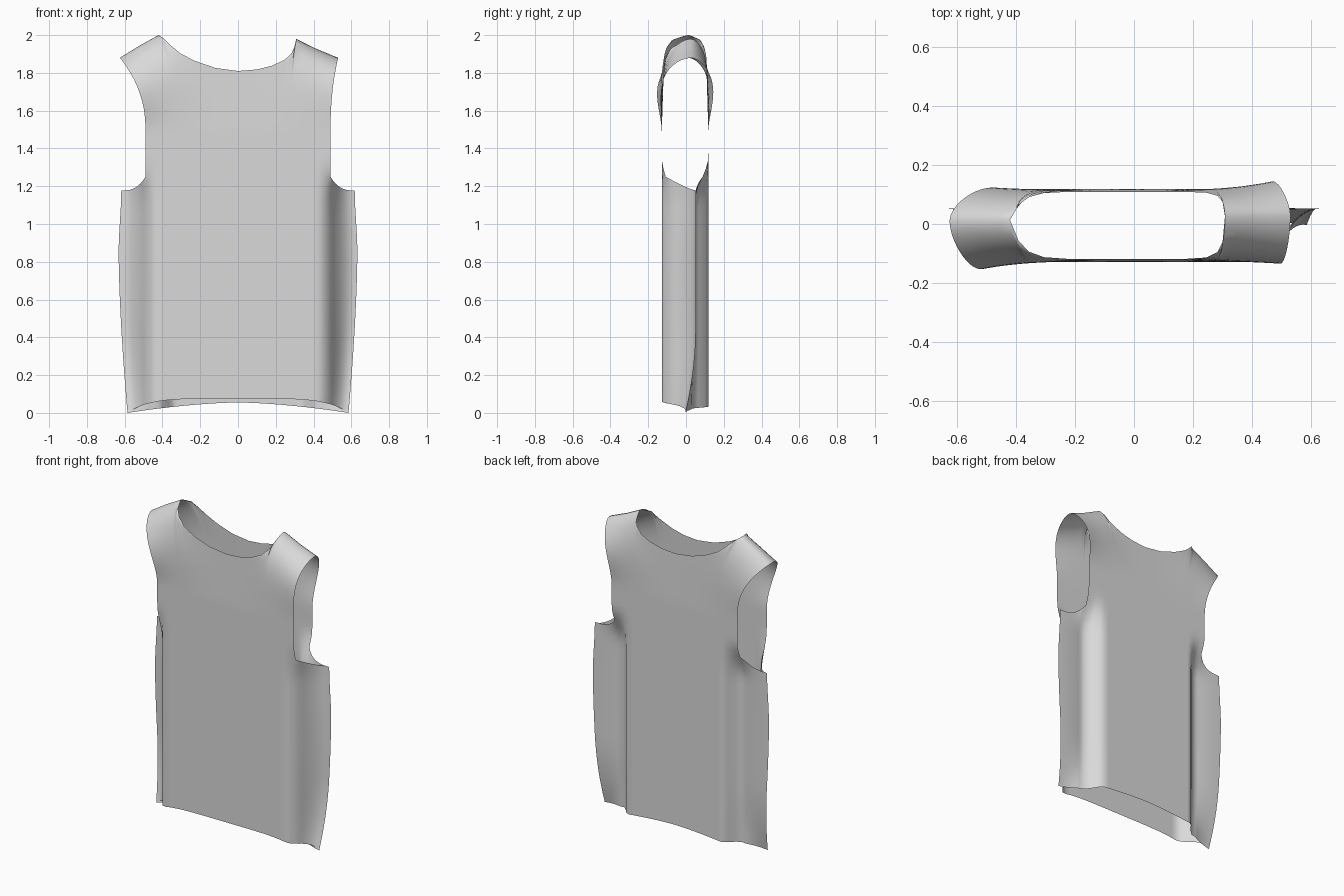
import bpy, bmesh, math

cube = bpy.data.objects.get("Cube")
if cube:
    bpy.data.objects.remove(cube, do_unlink=True)

EDGE = 0.49          # front half width at the armhole
BACK_SCALE = 0.92    # the back panel is cut narrower
LOW_ROWS, HIGH_ROWS, FLAP_COLS, SUB = 24, 24, 10, 3

# Upper rim: x on the body, x at the rim, rim height, depth (0 = shoulder seam, 1 = panel)
RIM = [(-.49, -.625, 1.88, 0), (-.40, -.52, 1.945, 0), (-.345, -.42, 2.0, 0),
       (-.32, -.39, 1.98, .55), (-.295, -.355, 1.945, .82), (-.25, -.305, 1.903, .96),
       (-.19, -.23, 1.864, 1), (-.1, -.12, 1.826, 1), (0, 0, 1.81, 1),
       (.08, .1, 1.818, 1), (.15, .18, 1.838, 1), (.21, .245, 1.868, .97),
       (.245, .283, 1.903, .84), (.27, .3, 1.94, .6), (.29, .308, 1.98, 0),
       (.39, .42, 1.925, 0), (.49, .53, 1.88, 0)]


def smooth(a, b, v):
    t = min(1, max(0, (v - a) / (b - a)))
    return t * t * (3 - 2 * t)


def mix(a, b, t):
    return a + (b - a) * t


def side_x(z):
    """Half width at the side seam."""
    return .632 - .047 * max(0, 1 - z / .85) ** 1.6 - .014 * smooth(.85, 1.18, z)


def seam_y(z):
    return .052 - .055 * max(0, 1 - z / .45) ** 2


def hem(r, front):
    """Hem height, r runs from centre (0) to side seam (1)."""
    return .075 - .075 * r ** 5 if front else .055 * max(0, 1 - r ** 1.6)


def panel_y(x, z, front):
    """Flat panel that rolls inwards beside the side flaps."""
    fade = 1 - smooth(1.1, 1.36, z)
    if front:
        return -.128 + .1 * smooth(.435, .54, abs(x)) * fade
    return .118 - mix(.088, .078, smooth(0, .4, z)) * smooth(.33, .43, abs(x)) * fade


def shoulder_bulge(x, q, front):
    """The right shoulder is fuller in front, the left one behind."""
    if front:
        size = .034 if x < 0 else .014
    else:
        size = -.012 if x < 0 else -.034
    return -size * (abs(x) / EDGE) ** 3 * math.sin(math.pi * q ** 1.3)


def body_column(rim, front):
    rim_x, xt, zt, depth = rim
    x0 = rim_x if front else rim_x * BACK_SCALE
    z0, z1 = hem(abs(x0) / .59, front), 1.25
    pts = []
    for i in range(LOW_ROWS + 1):
        z = mix(z0, z1, i / LOW_ROWS)
        pts.append((x0, panel_y(x0, z, front), z))
    for i in range(1, HIGH_ROWS + 1):
        t = i / HIGH_ROWS
        z = mix(z1, zt, 1 - (1 - t) ** 1.6)
        q = max(0, (z - 1.5) / (zt - 1.5))
        arch = mix(max(0, 1 - q ** 5) ** .55, 1, depth)
        seam = (.02 + .02 * rim_x) * (1 - arch)
        y = panel_y(x0, z, front) * arch * (1 - .08 * q) + seam
        pts.append((mix(x0, xt, q ** 2.2), y + shoulder_bulge(rim_x, q, front), z))
    return pts


def flap_column(sign, f, front):
    inner = EDGE if front else EDGE * BACK_SCALE
    top = 1.178 + .072 * (1 - f) ** 3
    low = hem(mix(inner, .59, f) / .59, front)
    pts = []
    for i in range(LOW_ROWS + 1):
        z = mix(low, top, i / LOW_ROWS)
        x = mix(inner, side_x(z), f)
        y = mix(panel_y(inner, z, front), seam_y(z), 1 - (1 - f) ** 2.1)
        pts.append((sign * x, y, z))
    return pts


# Finely divided rim stations
stations = []
for a, b in zip(RIM, RIM[1:]):
    stations += [tuple(mix(p, q, k / SUB) for p, q in zip(a, b)) for k in range(SUB)]
stations.append(RIM[-1])

bm = bmesh.new()


def add_panel(front):
    left = [flap_column(-1, k / FLAP_COLS, front) for k in range(FLAP_COLS, 0, -1)]
    right = [flap_column(1, k / FLAP_COLS, front) for k in range(1, FLAP_COLS + 1)]
    body = [body_column(s, front) for s in stations]
    cols = [[bm.verts.new(p) for p in c] for c in left + body + right]
    for a, b in zip(cols, cols[1:]):
        for i in range(min(len(a), len(b)) - 1):
            quad = (a[i], b[i], b[i + 1], a[i + 1])
            bm.faces.new(quad if front else quad[::-1])


# Front and back panels, sewn at the sides and shoulders
add_panel(True)
add_panel(False)
bmesh.ops.remove_doubles(bm, verts=bm.verts[:], dist=.0005)

mesh = bpy.data.meshes.new("vest")
bm.to_mesh(mesh)
bm.free()
vest = bpy.data.objects.new("vest", mesh)
bpy.context.collection.objects.link(vest)

# Plain cloth colour
cloth = bpy.data.materials.new("light grey cloth")
cloth.use_nodes = True
grey = (.7, .7, .7, 1)
cloth.diffuse_color = grey
cloth.node_tree.nodes["Principled BSDF"].inputs["Base Color"].default_value = grey
mesh.materials.append(cloth)

bpy.ops.object.select_all(action='DESELECT')
vest.select_set(True)
bpy.context.view_layer.objects.active = vest
bpy.ops.object.shade_smooth_by_angle(angle=math.radians(50))
